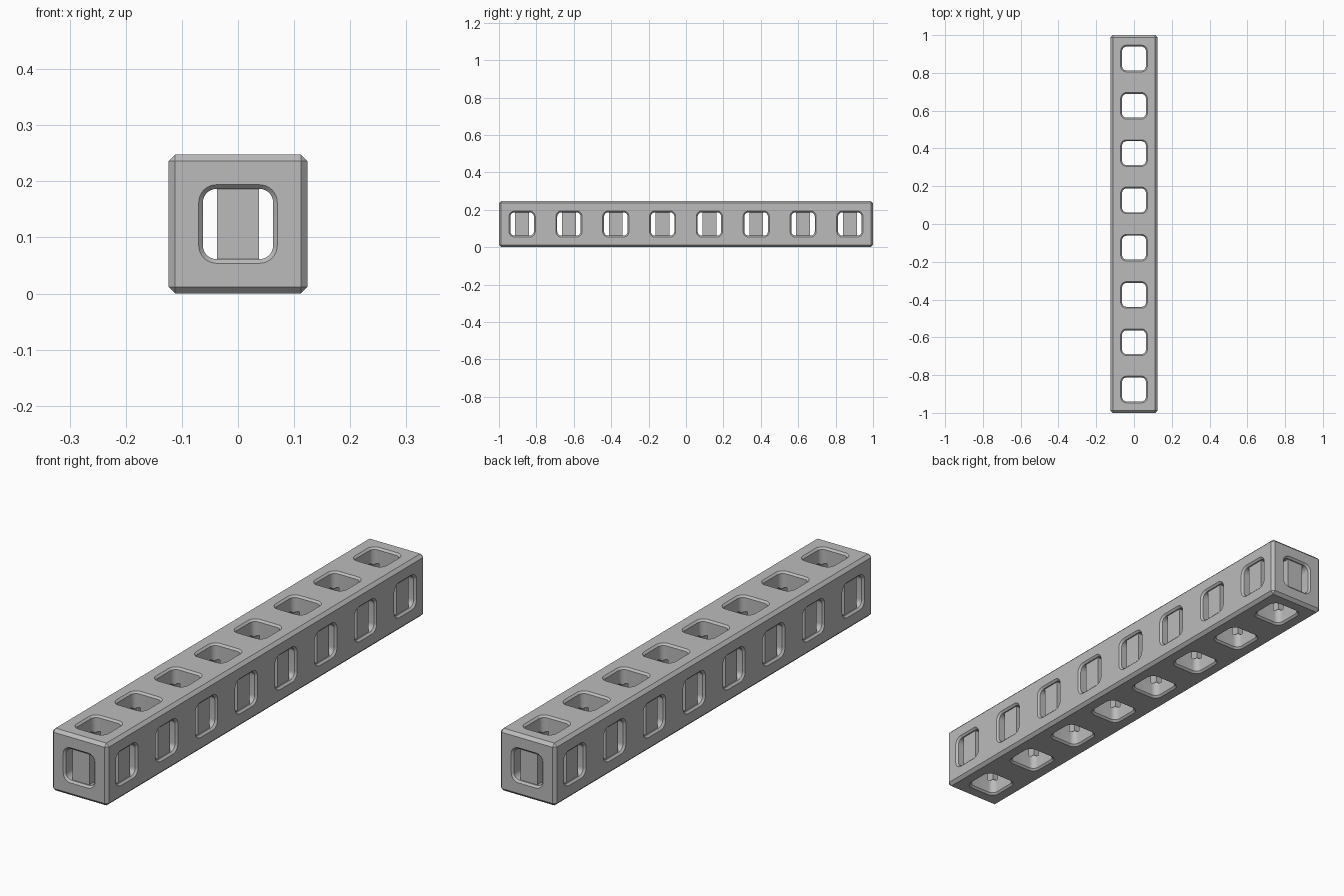
import bpy, bmesh, math
from mathutils import Matrix, Vector

if "Cube" in bpy.data.objects:
    bpy.data.objects.remove(bpy.data.objects["Cube"])

W = 0.248            # beam width and height
H = W / 2
CELLS = 8
PITCH = (2 - W) / (CELLS - 1)
CENTRES = [-1 + H + i * PITCH for i in range(CELLS)]
HOLE = 0.0625        # half width of a hole
RADIUS = 0.024       # corner radius of a hole
CHAMFER = 0.0075     # hole rim chamfer
EDGE = 0.012         # outer edge chamfer

grey = bpy.data.materials.new("light_grey")
grey.diffuse_color = (0.5, 0.5, 0.5, 1)
grey.use_nodes = True
grey.node_tree.nodes["Principled BSDF"].inputs["Base Color"].default_value = grey.diffuse_color


def make_object(name, bm):
    bmesh.ops.recalc_face_normals(bm, faces=bm.faces[:])
    mesh = bpy.data.meshes.new(name)
    bm.to_mesh(mesh)
    bm.free()
    mesh.materials.append(grey)
    ob = bpy.data.objects.new(name, mesh)
    bpy.context.collection.objects.link(ob)
    return ob


def add_box(bm, centre, size):
    bmesh.ops.create_cube(bm, size=1, matrix=Matrix.Translation(centre) @ Matrix.Diagonal((*size, 1)))


def ring(half, radius, t, steps=8):
    """Rounded square outline at height t."""
    pts = []
    for q in range(4):
        for s in range(steps + 1):
            a = math.pi / 2 * (q + s / steps)
            cx = (half - radius) * (1 if q in (0, 3) else -1)
            cy = (half - radius) * (1 if q in (0, 1) else -1)
            pts.append(Vector((cx + radius * math.cos(a), cy + radius * math.sin(a), t)))
    return pts


def add_tunnel(bm, rotation, centre, length, half):
    """Rounded square tunnel with flared ends."""
    extra = 0.01
    flare = CHAMFER + extra
    levels = [(flare, -length - extra), (0, CHAMFER - length),
              (0, length - CHAMFER), (flare, length + extra)]
    rows = []
    for grow, t in levels:
        rows.append([bm.verts.new(rotation @ p + centre)
                     for p in ring(half + grow, RADIUS + grow, t)])
    n = len(rows[0])
    for a, b in zip(rows, rows[1:]):
        for i in range(n):
            j = (i + 1) % n
            bm.faces.new((a[i], a[j], b[j], b[i]))
    bm.faces.new(rows[0][::-1])
    bm.faces.new(rows[-1])


# Beam body with chamfered outer edges
bm = bmesh.new()
add_box(bm, (0, 0, H), (W, 2, W))
bmesh.ops.bevel(bm, geom=bm.edges[:], offset=EDGE, segments=1, affect='EDGES')
beam = make_object("beam", bm)

# Tunnels: one lengthwise, then a row across and a row vertical
along_x = Matrix.Rotation(math.pi / 2, 3, 'Y')
along_y = Matrix.Rotation(math.pi / 2, 3, 'X')
along_z = Matrix.Identity(3)
rows = [
    ("long_tunnel", along_y, [0], 1, HOLE),
    ("cross_tunnels", along_x, CENTRES, H, HOLE + 0.0003),
    ("vertical_tunnels", along_z, CENTRES, H, HOLE + 0.0006),
]
bpy.context.view_layer.objects.active = beam
for name, rot, centres, length, half in rows:
    bm = bmesh.new()
    for c in centres:
        add_tunnel(bm, rot, Vector((0, c, H)), length, half)
    cutter = make_object(name, bm)
    cutter.hide_render = True
    mod = beam.modifiers.new(name, 'BOOLEAN')
    mod.operation = 'DIFFERENCE'
    mod.solver = 'EXACT'
    mod.object = cutter
    bpy.ops.object.modifier_apply(modifier=mod.name)
    bpy.data.objects.remove(cutter)

beam.select_set(True)
bpy.ops.object.shade_smooth_by_angle(angle=math.radians(30))

# Upright support blocks inside the side openings
BLOCK = 0.074
TALL = 2 * HOLE + 0.002
INNER, OUTER = 0.064, H - 0.012
DEPTH, MID = OUTER - INNER, (OUTER + INNER) / 2
bm = bmesh.new()
for c in CENTRES:
    for side in (-1, 1):
        add_box(bm, (side * MID, c, H), (DEPTH, BLOCK, TALL))
make_object("side_supports", bm)

# Support blocks at both ends and between neighbouring cells
bm = bmesh.new()
for side in (-1, 1):
    add_box(bm, (0, side * (1 - H + MID), H), (BLOCK, DEPTH, TALL))
for a, b in zip(CENTRES, CENTRES[1:]):
    add_box(bm, (0, (a + b) / 2, H), (BLOCK, PITCH - 2 * INNER, TALL))
make_object("lengthwise_supports", bm)
